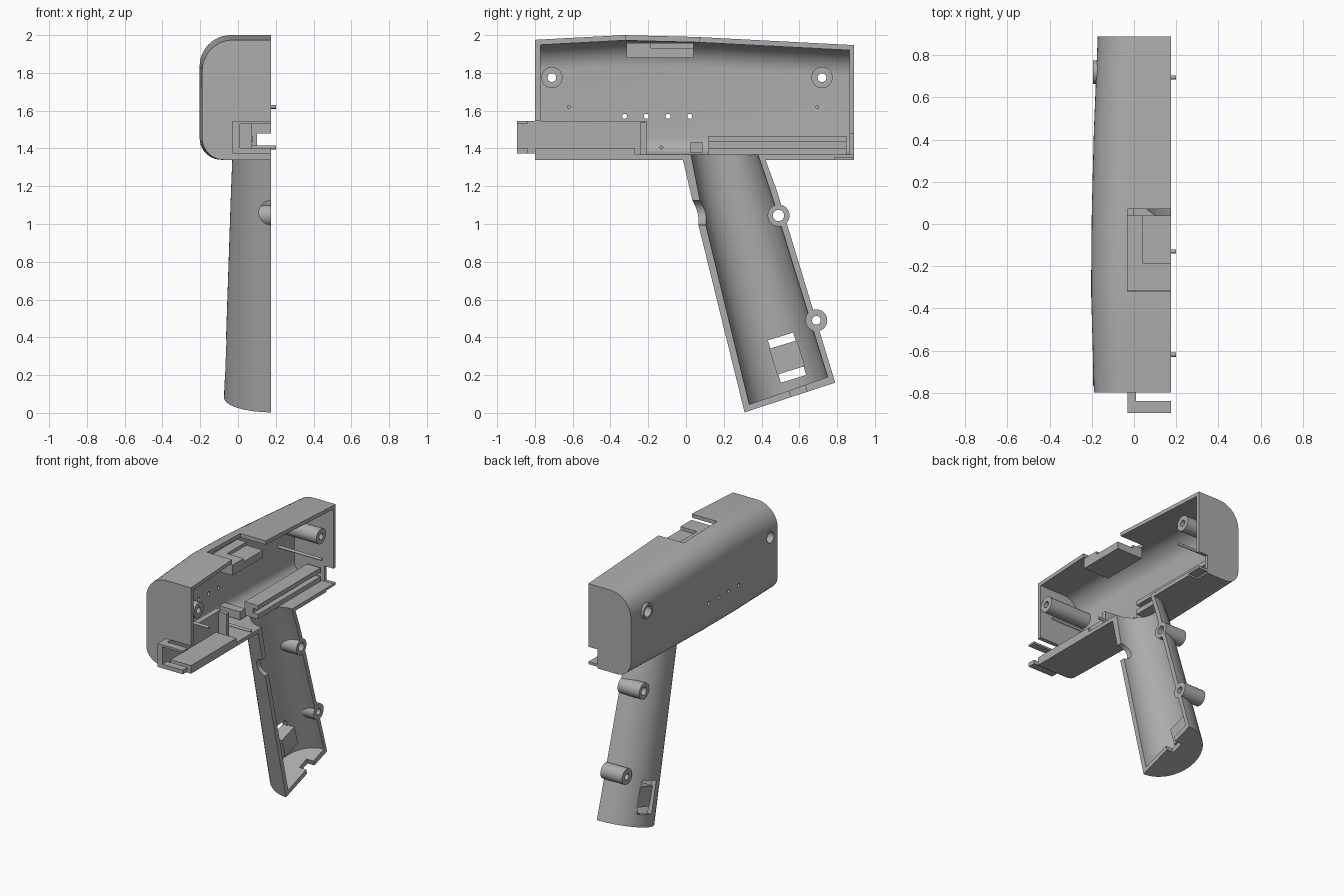
import bpy, bmesh, math
from mathutils import Matrix, Vector

if "Cube" in bpy.data.objects:
    bpy.data.objects.remove(bpy.data.objects["Cube"])

grey = bpy.data.materials.new("plain_grey")
grey.use_nodes = True
COLOUR = (0.42, 0.42, 0.42, 1)
grey.diffuse_color = COLOUR
grey.node_tree.nodes["Principled BSDF"].inputs["Base Color"].default_value = COLOUR
FACE = 0.176    # open side of the half shell


def finish(name, bm):
    bmesh.ops.recalc_face_normals(bm, faces=bm.faces)
    mesh = bpy.data.meshes.new(name)
    bm.to_mesh(mesh)
    bm.free()
    mesh.materials.append(grey)
    obj = bpy.data.objects.new(name, mesh)
    bpy.context.collection.objects.link(obj)
    return obj


def loft(name, sections):
    bm = bmesh.new()
    rings = [[bm.verts.new(p) for p in s] for s in sections]
    for a, b in zip(rings, rings[1:]):
        for i in range(len(a)):
            j = (i + 1) % len(a)
            bm.faces.new((a[i], a[j], b[j], b[i]))
    bm.faces.new(rings[0])
    bm.faces.new(rings[-1])
    return finish(name, bm)


def box(name, x, y, z, tilt=0):
    bm = bmesh.new()
    bmesh.ops.create_cube(bm, size=1)
    size = Vector((x[1] - x[0], y[1] - y[0], z[1] - z[0]))
    mid = Vector((x[0] + x[1], y[0] + y[1], z[0] + z[1])) / 2
    m = Matrix.Translation(mid) @ Matrix.Rotation(tilt, 4, 'X') @ Matrix.Diagonal(size).to_4x4()
    bm.transform(m)
    return finish(name, bm)


def rod(name, x0, x1, y, z, r, axis='Y', sides=32):
    # Cylinder running along x (or along y when axis is 'X')
    bm = bmesh.new()
    bmesh.ops.create_cone(bm, cap_ends=True, segments=sides, radius1=r, radius2=r, depth=x1 - x0)
    bm.transform(Matrix.Translation(((x0 + x1) / 2, y, z)) @ Matrix.Rotation(math.pi / 2, 4, axis))
    return finish(name, bm)


def combine(obj, tool, op='DIFFERENCE'):
    mod = obj.modifiers.new("combine", 'BOOLEAN')
    mod.operation, mod.object, mod.solver = op, tool, 'EXACT'
    bpy.context.view_layer.objects.active = obj
    bpy.ops.object.modifier_apply(modifier=mod.name)
    bpy.data.objects.remove(tool)


def lerp(table, y):
    for (a, u), (b, v) in zip(table, table[1:]):
        if y <= b:
            return u + (v - u) * (y - a) / (b - a)
    return table[-1][1]


ROOF = [(-0.8, 1.975), (-0.33, 2.0), (0.06, 1.99), (0.89, 1.947)]
SIDE = [(-0.8, -0.19), (-0.3, -0.204), (0.07, -0.2), (0.45, -0.19), (0.89, -0.172)]


def body_section(y, t, right):
    # Rounded half section, inset by wall thickness t
    top, left, low = lerp(ROOF, y) - t, lerp(SIDE, y) + t, 1.34 + t
    r, s = 0.165 - t, 0.115 - t
    pts = [(right, y, top)]
    for i in range(13):
        a = math.pi / 2 * (1 + i / 12)
        pts.append((left + r + r * math.cos(a), y, top - r + r * math.sin(a)))
    for i in range(11):
        a = math.pi * (1 + i / 20)
        pts.append((left + s + s * math.cos(a), y, low + s + s * math.sin(a)))
    pts.append((right, y, low))
    return pts


def body(name, y0, y1, t, right):
    ys = [y0, -0.55, -0.33, -0.15, 0.06, 0.25, 0.45, 0.68, y1]
    return loft(name, [body_section(y, t, right) for y in ys])


def grip(name, stations, right=None):
    # Half ellipses from front point to rear point
    sections = []
    for front, rear, depth in stations:
        f, b = Vector((FACE, *front)), Vector((FACE, *rear))
        pts = []
        for i in range(33):
            a = math.pi * i / 32
            p = (f + b) / 2 + (f - b) / 2 * math.cos(a)
            p.x -= depth * math.sin(a)
            pts.append(p)
        if right:
            pts += [Vector((right, *rear)), Vector((right, *front))]
        sections.append(pts)
    return loft(name, sections)


# Hollow body and grip
shell = body("housing_shell", -0.8, 0.89, 0, FACE)
combine(shell, grip("grip_outer", [((0.31, 0.003), (0.79, 0.16), 0.25),
                                   ((0.035, 1.12), (0.48, 1.18), 0.214),
                                   ((-0.02, 1.355), (0.415, 1.355), 0.206)]), 'UNION')
combine(shell, body("cavity", -0.77, 0.865, 0.028, 0.3))
combine(shell, grip("grip_cavity", [((0.335, 0.045), (0.75, 0.19), 0.215),
                                    ((0.075, 1.12), (0.445, 1.18), 0.182),
                                    ((0.02, 1.4), (0.37, 1.4), 0.175)], 0.3))

# Openings in the shell
TILT = math.radians(17)
combine(shell, box("front_opening", (-0.03, 0.3), (-0.85, -0.75), (1.372, 1.545)))
combine(shell, box("rear_opening", (0.1, 0.3), (0.84, 0.95), (1.37, 1.48)))
combine(shell, box("underside_notch", (0.1, 0.3), (0.785, 0.95), (1.3, 1.352)))
combine(shell, box("roof_opening", (-0.03, 0.3), (-0.32, 0.07), (1.9, 2.1)))
combine(shell, box("grip_window", (-0.2, 0.06), (0.465, 0.605), (0.175, 0.41), TILT))
combine(shell, box("cable_notch", (0.12, 0.3), (0.55, 0.64), (0.05, 0.17), TILT))
combine(shell, rod("trigger_hole", FACE - 0.1, FACE + 0.1, 0.06, 1.06, 0.065, 'X'))
for y in (-0.325, -0.21, -0.095, 0.02):
    combine(shell, rod("vent", -0.3, 0, y, 1.57, 0.013, sides=16))

# Screw posts in the body, bored and counterbored
tubes = []
for name, y in (("front", -0.71), ("rear", 0.72)):
    combine(shell, rod("post_hole", -0.3, 0, y, 1.775, 0.053))
    post = rod(name + "_screw_post", -0.194, FACE, y, 1.775, 0.056)
    combine(post, rod("bore", -0.3, 0.3, y, 1.775, 0.023))
    combine(post, rod("counterbore", -0.3, -0.1, y, 1.775, 0.04))
    tubes.append(post)

# Screw lugs on the back of the grip
for name, y, z, r in (("upper", 0.49, 1.045, 0.03), ("lower", 0.69, 0.49, 0.023)):
    combine(shell, rod("lug_hole", 0, 0.3, y, z, 0.054))
    lug = rod(name + "_grip_lug", 0, FACE, y, z, 0.058)
    combine(lug, rod("bore", -0.1, 0.3, y, z, r))
    tubes.append(lug)

# Alignment pins
for i, (y, z) in enumerate(((-0.62, 1.62), (0.695, 1.62), (-0.13, 1.405))):
    tubes.append(rod(f"alignment_pin_{i + 1}", -0.18, 0.2, y, z, 0.01, sides=16))

# Front tray and connector bracket
box("tray_floor", (-0.03, FACE), (-0.8, -0.27), (1.365, 1.4))
box("tray_side", (-0.03, 0.01), (-0.79, -0.21), (1.365, 1.545))
box("tray_end", (0.0, 0.075), (-0.24, -0.21), (1.365, 1.54))
box("bracket_side", (-0.03, 0.01), (-0.895, -0.78), (1.372, 1.545))
for name, z in (("lower", (1.372, 1.402)), ("upper", (1.53, 1.545))):
    box(name + "_bracket_bar", (0.0, FACE), (-0.895, -0.84), z)

# Grooved rail along the rear floor
box("rail_back", (-0.03, 0.04), (0.12, 0.85), (1.365, 1.467))
for name, z in (("lower", (1.365, 1.402)), ("upper", (1.435, 1.467))):
    box(name + "_rail_lip", (0.03, 0.08), (0.12, 0.85), z)
box("floor_block", (-0.17, 0.0), (0.025, 0.087), (1.375, 1.435))

# Stepped pocket under the roof opening
pocket = box("roof_pocket", (-0.035, FACE), (-0.315, 0.04), (1.88, 1.957))
combine(pocket, box("pocket_recess", (0.04, 0.3), (-0.185, 0.1), (1.933, 2.1)))

# Block standing inside the grip window
box("window_block", (-0.04, 0.05), (0.458, 0.612), (0.222, 0.365), TILT)

# Smooth curved faces and keep edges crisp
bpy.ops.object.select_all(action='DESELECT')
for obj in [shell] + tubes:
    obj.select_set(True)
bpy.context.view_layer.objects.active = shell
bpy.ops.object.shade_smooth_by_angle(angle=math.radians(30))
